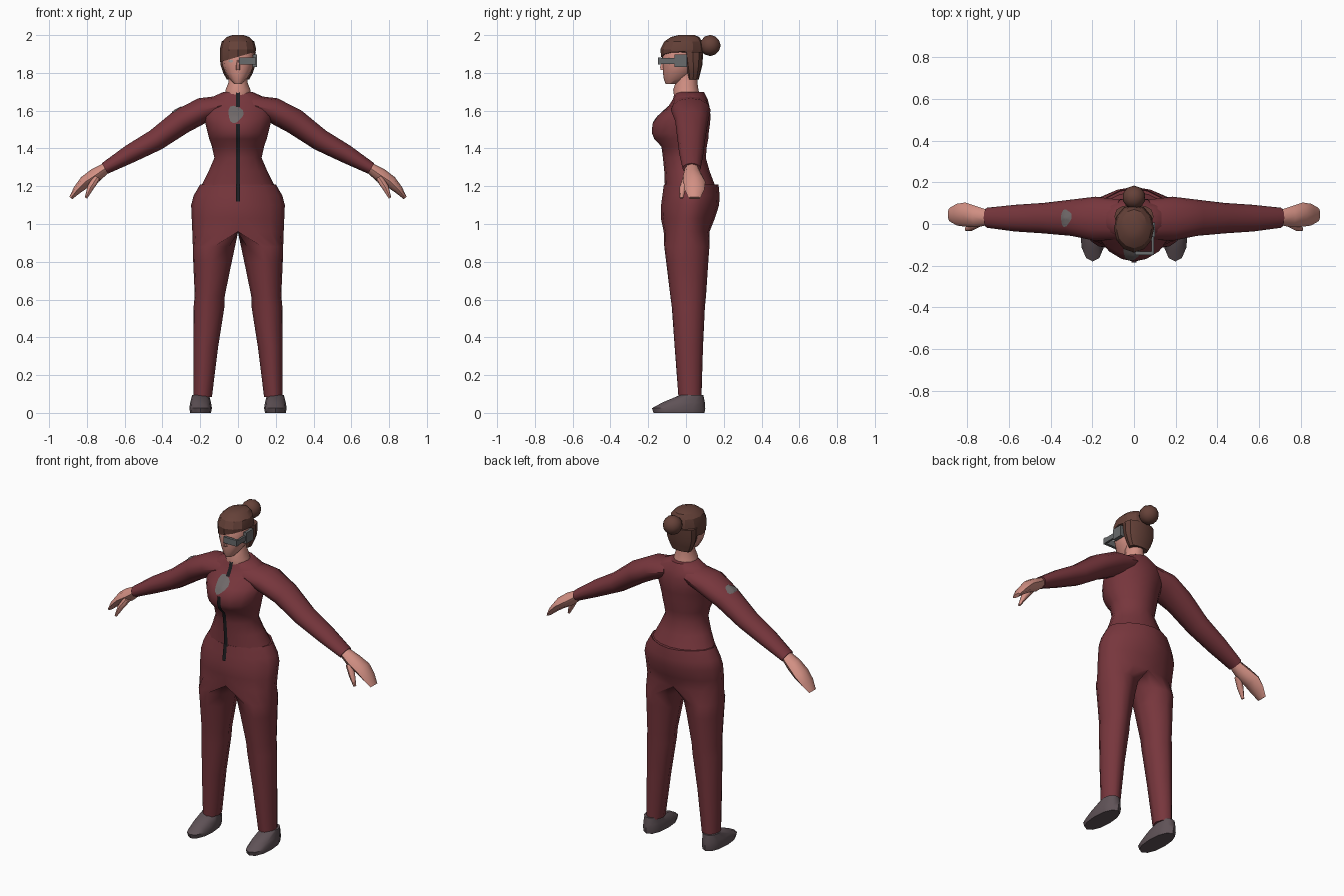
import bpy, bmesh, math
from mathutils import Vector
from mathutils.bvhtree import BVHTree

if "Cube" in bpy.data.objects:
    bpy.data.objects.remove(bpy.data.objects["Cube"])


def material(name, rgb):
    m = bpy.data.materials.new(name)
    m.diffuse_color = (*rgb, 1)
    m.use_nodes = True
    m.node_tree.nodes["Principled BSDF"].inputs["Base Color"].default_value = m.diffuse_color
    return m


SUIT = material("maroon cloth", (0.185, 0.037, 0.046))
SKIN = material("skin", (0.65, 0.28, 0.23))
HAIR = material("brown hair", (0.13, 0.053, 0.04))
SHOE = material("shoe grey", (0.115, 0.085, 0.095))
METAL = material("device grey", (0.14, 0.145, 0.15))
PATCH = material("patch grey", (0.16, 0.14, 0.14))
ZIP = material("zip black", (0.012, 0.012, 0.014))
EYE = material("eye grey", (0.36, 0.33, 0.32))


def finish(name, bm, mat, mirror=False, angle=45):
    bmesh.ops.recalc_face_normals(bm, faces=bm.faces[:])
    me = bpy.data.meshes.new(name)
    bm.to_mesh(me)
    bm.free()
    me.materials.append(mat)
    ob = bpy.data.objects.new(name, me)
    bpy.context.collection.objects.link(ob)
    bpy.ops.object.select_all(action='DESELECT')
    ob.select_set(True)
    bpy.context.view_layer.objects.active = ob
    bpy.ops.object.shade_smooth_by_angle(angle=math.radians(angle))
    if mirror:
        ob.modifiers.new("Mirror", 'MIRROR')
    return ob


def super_point(c, u, v, a, e):
    cu, cv = (math.copysign(abs(t) ** (2 / e), t) for t in (math.cos(a), math.sin(a)))
    return Vector(c) + Vector(u) * cu + Vector(v) * cv


def bridge(bm, p, q, closed=True):
    for k in range(len(p) if closed else min(len(p), len(q)) - 1):
        j = (k + 1) % len(p)
        bm.faces.new((p[k], p[j], q[j], q[k]))


def loft(name, rings, mat, n=12, e=2.0, mirror=False, angle=45):
    """Skin superellipse rings given as (centre, u axis, v axis)."""
    bm = bmesh.new()
    loops = [[bm.verts.new(super_point(c, u, v, 2 * math.pi * k / n, e)) for k in range(n)]
             for c, u, v in rings]
    for p, q in zip(loops, loops[1:]):
        bridge(bm, p, q)
    bm.faces.new(loops[0])
    bm.faces.new(loops[-1])
    return finish(name, bm, mat, mirror, angle)


def stack(rows, x=0):
    """Horizontal rings from (z, half width, front y, back y)."""
    return [((x, (f + b) / 2, z), (w, 0, 0), (0, (b - f) / 2, 0)) for z, w, f, b in rows]


def limb(rows):
    """Rings along a path from (x, y, z, thickness, half depth in y)."""
    pts = [Vector(r[:3]) for r in rows]
    out = []
    for i, r in enumerate(rows):
        t = pts[min(i + 1, len(pts) - 1)] - pts[max(i - 1, 0)]
        t.y = 0
        t.normalize()
        out.append((pts[i], Vector((-t.z, 0, t.x)) * r[3], (0, r[4], 0)))
    return out


def box(name, lo, hi, mat):
    bm = bmesh.new()
    bmesh.ops.create_cube(bm, size=1)
    for v in bm.verts:
        v.co = [(a + b) / 2 + (b - a) * t for a, b, t in zip(lo, hi, v.co)]
    return finish(name, bm, mat, angle=30)


def decal(name, target, centre, u, v, direction, mat, wobble=0.0):
    """Thin patch projected on to a part."""
    bpy.context.view_layer.update()
    tree = BVHTree.FromObject(target, bpy.context.evaluated_depsgraph_get())
    d, n, steps = Vector(direction).normalized(), 14, 4
    bm = bmesh.new()

    def project(p):
        hit = tree.ray_cast(p - d, d)[0]
        return bm.verts.new((hit if hit else p) - d * 0.004)
    centre, u, v = Vector(centre), Vector(u), Vector(v)
    mid = project(centre)
    last = None
    for s in range(1, steps + 1):
        ring = []
        for k in range(n):
            a = 2 * math.pi * k / n
            r = s / steps * (1 + wobble * math.sin(3 * a + 1))
            ring.append(project(centre + u * r * math.cos(a) + v * r * math.sin(a)))
        for k in range(n):
            j = (k + 1) % n
            bm.faces.new((last[k], last[j], ring[j], ring[k]) if last else (mid, ring[k], ring[j]))
        last = ring
    return finish(name, bm, mat)


def strip(name, profile, half, mat):
    bm = bmesh.new()
    rows = [[bm.verts.new((s * half, y - 0.005, z)) for s in (-1, 1)] for z, y in profile]
    for a, b in zip(rows, rows[1:]):
        bm.faces.new((a[0], a[1], b[1], b[0]))
    return finish(name, bm, mat)


# Jacket body and sleeves
torso_rows = [(1.20, .195, -.112, .155), (1.28, .155, -.115, .125), (1.35, .125, -.122, .105),
              (1.41, .138, -.13, .11), (1.45, .152, -.168, .118), (1.48, .16, -.18, .12),
              (1.53, .172, -.178, .127), (1.57, .182, -.15, .13), (1.62, .185, -.095, .125),
              (1.66, .165, -.07, .115), (1.70, .075, -.058, .095)]
torso = loft("jacket_body", stack(torso_rows), SUIT, n=16, e=1.9)
sleeves = loft("sleeves", limb([(.07, .022, 1.632, .05, .095), (.185, .025, 1.603, .067, .106),
                                (.30, .03, 1.543, .068, .087), (.435, .028, 1.445, .058, .073),
                                (.57, .028, 1.372, .049, .064), (.705, .03, 1.294, .032, .048)]),
               SUIT, mirror=True)

# Trousers: half the hips as open arcs flowing into one closed leg, mirrored
bm = bmesh.new()
last = None
for z, i, o, f, b, e in [(1.21, 0, .20, -.117, .172, 1.75), (1.15, 0, .235, -.125, .178, 1.75),
                         (1.10, 0, .248, -.132, .175, 1.8), (1.03, 0, .245, -.133, .153, 1.9),
                         (.96, 0, .242, -.118, .125, 2.1), (.88, .016, .239, -.115, .124, 2.1),
                         (.80, .033, .237, -.105, .118, 2), (.62, .07, .229, -.083, .106, 2),
                         (.56, .072, .235, -.075, .1, 2), (.35, .105, .236, -.06, .09, 2),
                         (.085, .138, .235, -.04, .082, 2)]:
    cx = (i + o) / 2 if z < .95 else 0
    angles = [math.pi * (k / 8 - .5) for k in range(9)]
    ring = [super_point((cx, (f + b) / 2, z), (o - cx, 0, 0), (0, (b - f) / 2, 0), a, e) for a in angles]
    if z < .95:
        ring += [super_point((cx, (f + b) / 2, z), (o - cx, 0, 0), (0, (b - f) / 2, 0), a, e)
                 for a in (math.pi * .75, math.pi, math.pi * 1.25)]
    elif z < 1:
        ring += [Vector((0, y, .955)) for y in (b * .6, 0, f * .6)]
    for p in ring:
        if cx == 0 and abs(p.x) < .002:
            p.x = 0
    ring = [bm.verts.new(p) for p in ring]
    if last:
        bridge(bm, last, ring, closed=len(last) > 9)
    last = ring
bm.faces.new(last)
finish("trousers", bm, SUIT, mirror=True)
loft("trouser_waist", stack([(1.19, .19, -.11, .16), (1.209, .198, -.115, .17)]), SUIT, n=16, e=1.75)

# Shoes
loft("shoes", stack([(0, .055, -.172, .098), (.025, .06, -.18, .102), (.055, .055, -.125, .1),
                     (.095, .045, -.03, .092)], x=.198), SHOE, e=2.2, mirror=True)

# Hands and thumbs
loft("hands", limb([(.69, .03, 1.303, .027, .034), (.755, .035, 1.258, .038, .05),
                    (.81, .045, 1.222, .033, .058), (.85, .045, 1.182, .023, .052),
                    (.885, .045, 1.138, .01, .032)]), SKIN, n=8, mirror=True)
loft("thumbs", limb([(.745, .005, 1.248, .02, .022), (.78, -.016, 1.195, .018, .018),
                     (.805, -.024, 1.138, .007, .01)]), SKIN, n=8, mirror=True)

# Neck, head and nose
loft("neck", stack([(1.67, .072, -.062, .075), (1.71, .066, -.068, .066), (1.75, .05, -.055, .06),
                    (1.80, .05, -.05, .06)]), SKIN)
head = loft("head", stack([(1.742, .022, -.108, -.04), (1.765, .043, -.117, 0), (1.80, .067, -.122, .04),
                           (1.84, .083, -.124, .055), (1.90, .087, -.125, .06),
                           (1.95, .07, -.10, .06)]), SKIN, e=2.1)
loft("nose", stack([(1.815, .012, -.136, -.105), (1.83, .011, -.14, -.105),
                    (1.87, .006, -.126, -.11)]), SKIN, n=6)
for side in (-1, 1):
    decal("eye", head, (side * .038, 0, 1.862), (.013, 0, 0), (0, 0, .007), (0, 1, 0), EYE)

# Hair: cap with a slanted fringe, back of the hair, bun
cap = stack([(1.885, .095, -.131, .088), (1.925, .096, -.136, .094), (1.965, .086, -.116, .086),
             (1.99, .06, -.08, .07), (2.0, .03, -.04, .045)])
cap[0] = (cap[0][0], (.095, 0, .028), cap[0][2])
loft("hair_cap", cap, HAIR, angle=25)
loft("hair_back", stack([(1.765, .06, .008, .068), (1.80, .078, .002, .076), (1.84, .092, -.008, .086),
                         (1.91, .094, -.02, .092)]), HAIR, e=2.6, angle=25)
bm = bmesh.new()
bmesh.ops.create_icosphere(bm, subdivisions=2, radius=.056)
bmesh.ops.translate(bm, verts=bm.verts[:], vec=(0, .128, 1.945))
finish("hair_bun", bm, HAIR)

# Eyepiece worn over one eye
box("eyepiece_lens", (.005, -.148, 1.845), (.095, -.132, 1.882), METAL)
box("eyepiece_arm", (.083, -.148, 1.848), (.095, 0, 1.878), METAL)
box("eyepiece_ear_block", (.078, -.062, 1.832), (.101, .006, 1.898), METAL)

# Zip and patches
strip("jacket_zip", [(z, f) for z, _, f, _ in torso_rows if z < 1.55], .011, ZIP)
strip("collar_zip", [(z, f) for z, _, f, _ in torso_rows if z > 1.6], .011, ZIP)
strip("trouser_zip", [(1.212, -.118), (1.15, -.126), (1.12, -.131)], .011, ZIP)
decal("chest_patch", torso, (-.014, 0, 1.582), (.04, 0, 0), (0, 0, .045), (0, 1, 0), PATCH, .12)
decal("sleeve_patch", sleeves, (-.325, .03, 1.6), (.026, 0, .013), (0, .038, .01), (.4, .35, -.85), PATCH, .15)
